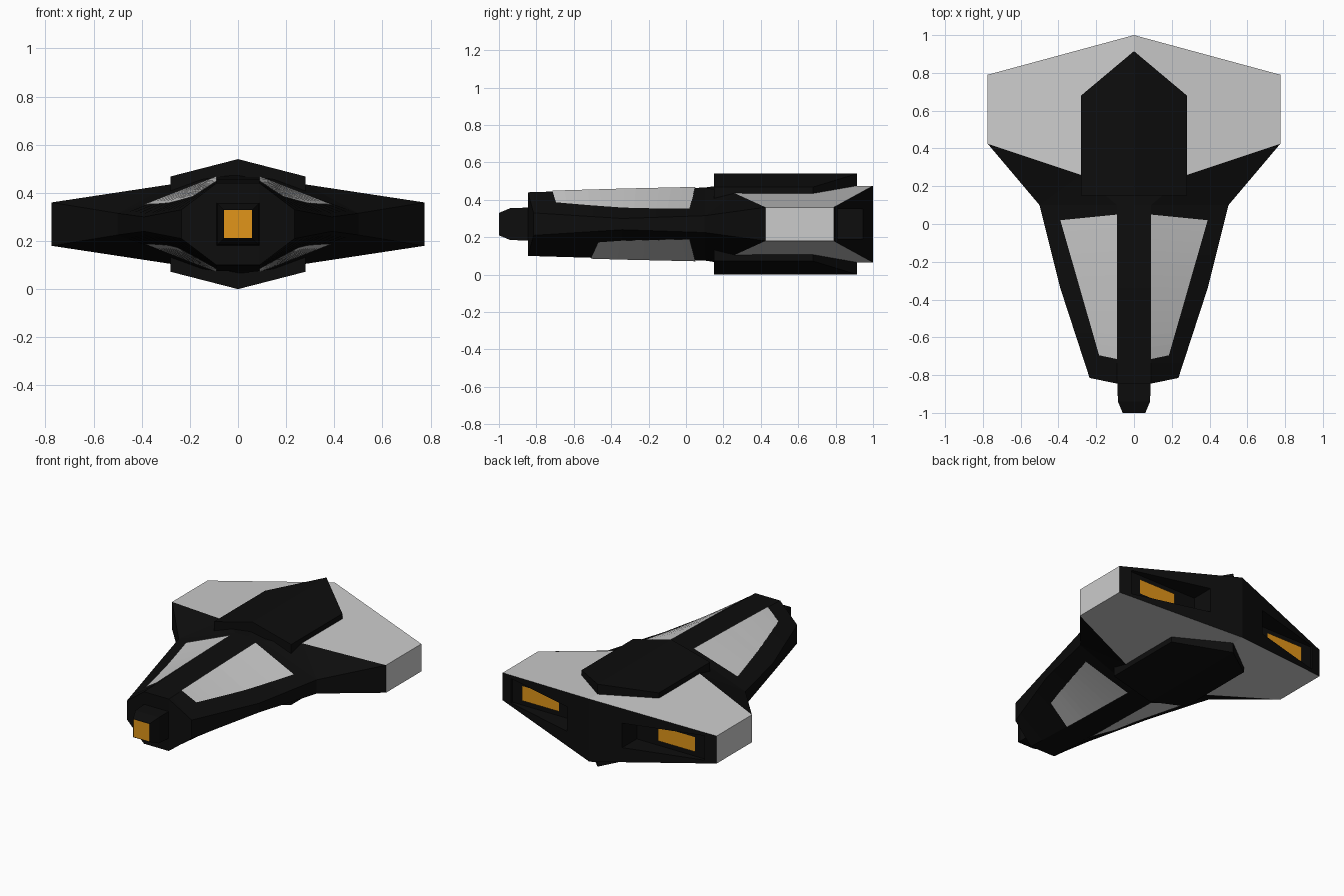
import bpy, bmesh
from mathutils import Vector

if "Cube" in bpy.data.objects:
    bpy.data.objects.remove(bpy.data.objects["Cube"])

MID = 0.27          # height of the horizontal symmetry plane
CORE = Vector((0, 0.2, 0))


def material(name, rgb):
    m = bpy.data.materials.new(name)
    m.diffuse_color = (*rgb, 1)
    m.use_nodes = True
    m.node_tree.nodes["Principled BSDF"].inputs["Base Color"].default_value = m.diffuse_color
    return m


BLACK = material("black_hull", (0.004, 0.004, 0.004))
AMBER = material("amber_glow", (0.75, 0.3, 0.01))


def mirrored(name, faces, mat=None, sides=(1, -1)):
    """Build faces given for one quarter (x, y, height above MID), mirrored in x and z."""
    bm = bmesh.new()
    for sx in (1, -1):
        for sz in sides:
            for f in faces:
                p = [Vector(v) for v in f]
                n = Vector((0, 0, 0))
                for i in range(1, len(p) - 1):
                    n += (p[i] - p[0]).cross(p[i + 1] - p[0])
                if n.dot(sum(p, Vector()) / len(p) - CORE) < 0:
                    p.reverse()
                if sx * sz < 0:
                    p.reverse()
                bm.faces.new([bm.verts.new((v.x * sx, v.y, MID + v.z * sz)) for v in p])
    bmesh.ops.remove_doubles(bm, verts=bm.verts, dist=1e-5)
    me = bpy.data.meshes.new(name)
    bm.to_mesh(me)
    bm.free()
    ob = bpy.data.objects.new(name, me)
    bpy.context.collection.objects.link(ob)
    if mat:
        me.materials.append(mat)
    return ob


def flat(v):
    return (v[0], v[1], 0)


def lerp_table(rows, y):
    for a, b in zip(rows, rows[1:]):
        if y >= b[0] - 1e-9:
            t = (y - a[0]) / (b[0] - a[0])
            return [p + (q - p) * t for p, q in zip(a, b)]
    return rows[-1]


# Forward hull stations: y, edge x, edge height, ridge height
STATIONS = [(0.1, 0.5, 0.045, 0.195), (-0.34, 0.39, 0.03, 0.185), (-0.815, 0.235, 0.06, 0.171)]
RIDGE = 0.09


def skin(x, y, lift=0.0):
    _, xe, he, hr = lerp_table(STATIONS, y)
    t = (x - RIDGE) / (xe - RIDGE)
    return (x, y, hr + (he - hr) * t + lift)


# Wing plating: top, underside and tips
A, B, C = (0, 1, 0.205), (0.775, 0.79, 0.09), (0.775, 0.425, 0.09)
D, E = (0.28, 0.26, 0.165), (0, 0.167, 0.205)
mirrored("wing_plating", [[A, B, C, D, E], [B, C, flat(C), flat(B)]])

# Rear bulkhead with engine recesses
P, Q = (0.2, 1 - 0.271 * 0.2, 0.08), (0.7, 1 - 0.271 * 0.7, 0.08)
Pi, Qi = (0.2, 0.795, 0.08), (0.7, 0.795, 0.08)
mirrored("rear_bulkhead", [
    [A, B, Q, P], [A, P, flat(P), flat(A)], [B, flat(B), flat(Q), Q],
    [P, Q, Qi, Pi], [P, Pi, flat(Pi), flat(P)], [Q, Qi, flat(Qi), flat(Q)],
    [Pi, Qi, flat(Qi), flat(Pi)]], BLACK)

# Engine glow panels
W = [(0.36, 0.802, 0), (0.625, 0.802, 0), (0.625, 0.802, 0.048), (0.36, 0.802, 0.048)]
mirrored("engine_glow", [W], AMBER)

# Forward hull: shoulders, lofted skin, side walls and front wall
F, G = skin(0.5, 0.1), skin(RIDGE, 0.1)
hull = [[C, D, F], [D, G, F], [D, E, (0, 0.1, G[2]), G], [C, F, flat(F), flat(C)]]
ys = [0.1 - 0.44 * i / 5 for i in range(5)] + [-0.34 - 0.475 * i / 6 for i in range(7)]
for y0, y1 in zip(ys, ys[1:]):
    e0, e1 = (skin(lerp_table(STATIONS, y)[1], y) for y in (y0, y1))
    r0, r1 = skin(RIDGE, y0), skin(RIDGE, y1)
    hull += [[r0, e0, e1, r1], [e0, flat(e0), flat(e1), e1],
             [r0, r1, (0, y1, r1[2]), (0, y0, r0[2])]]
lip = (RIDGE, -0.845, 0.17)
lip_mid = (0, -0.845, 0.17)
hull += [[r1, e1, lip], [r1, lip, lip_mid, (0, y1, r1[2])],
         [e1, flat(e1), flat(lip), lip], [lip, flat(lip), flat(lip_mid), lip_mid]]
mirrored("forward_hull", hull, BLACK)


# Inlaid deck panels, following the hull skin
def deck_panel(name, corners_y, side):
    faces = []
    rows = [((RIDGE, 0.05), (0.39, 0.02))]
    steps = 12
    (yi, yo) = corners_y
    for i in range(1, steps + 1):
        t = i / steps
        a, b = 0.05 + (yi - 0.05) * t, 0.02 + (yo - 0.02) * t
        rows.append(((RIDGE, a), (0.39 - 0.287 * (0.02 - b), b)))
    for (a0, b0), (a1, b1) in zip(rows, rows[1:]):
        faces.append([skin(*q, 0.005) for q in (a0, b0, b1, a1)])
    mirrored(name, faces, None, (side,))


deck_panel("upper_deck_panels", (-0.715, -0.695), 1)
deck_panel("lower_deck_panels", (-0.51, -0.47), -1)

# Raised central armour, top and bottom
tip, corner = (0, 0.915, 0.27), (0.28, 0.68, 0.198)
front, front_mid = (0.28, 0.15, 0.198), (0, 0.15, 0.27)


def low(v):
    return (v[0], v[1], 0.1)


mirrored("central_armour", [
    [tip, corner, front, front_mid], [tip, corner, low(corner), low(tip)],
    [corner, front, low(front), low(corner)],
    [front, front_mid, low(front_mid), low(front)]], BLACK)

# Tapered nose block
nose = []
rings = [(-0.8, 0.09), (-0.94, 0.085), (-1.0, 0.06)]
for (y0, s0), (y1, s1) in zip(rings, rings[1:]):
    a, b = (s0, y0, s0), (s1, y1, s1)
    nose += [[a, b, (0, y1, s1), (0, y0, s0)], [a, b, flat(b), flat(a)]]
nose.append([(0, -0.998, 0), (0.06, -0.998, 0), (0.06, -0.998, 0.06), (0, -0.998, 0.06)])
mirrored("nose_block", nose, BLACK)

# Nose lamp
mirrored("nose_lamp", [[(0, -1, 0), (0.058, -1, 0), (0.058, -1, 0.058), (0, -1, 0.058)]], AMBER)
